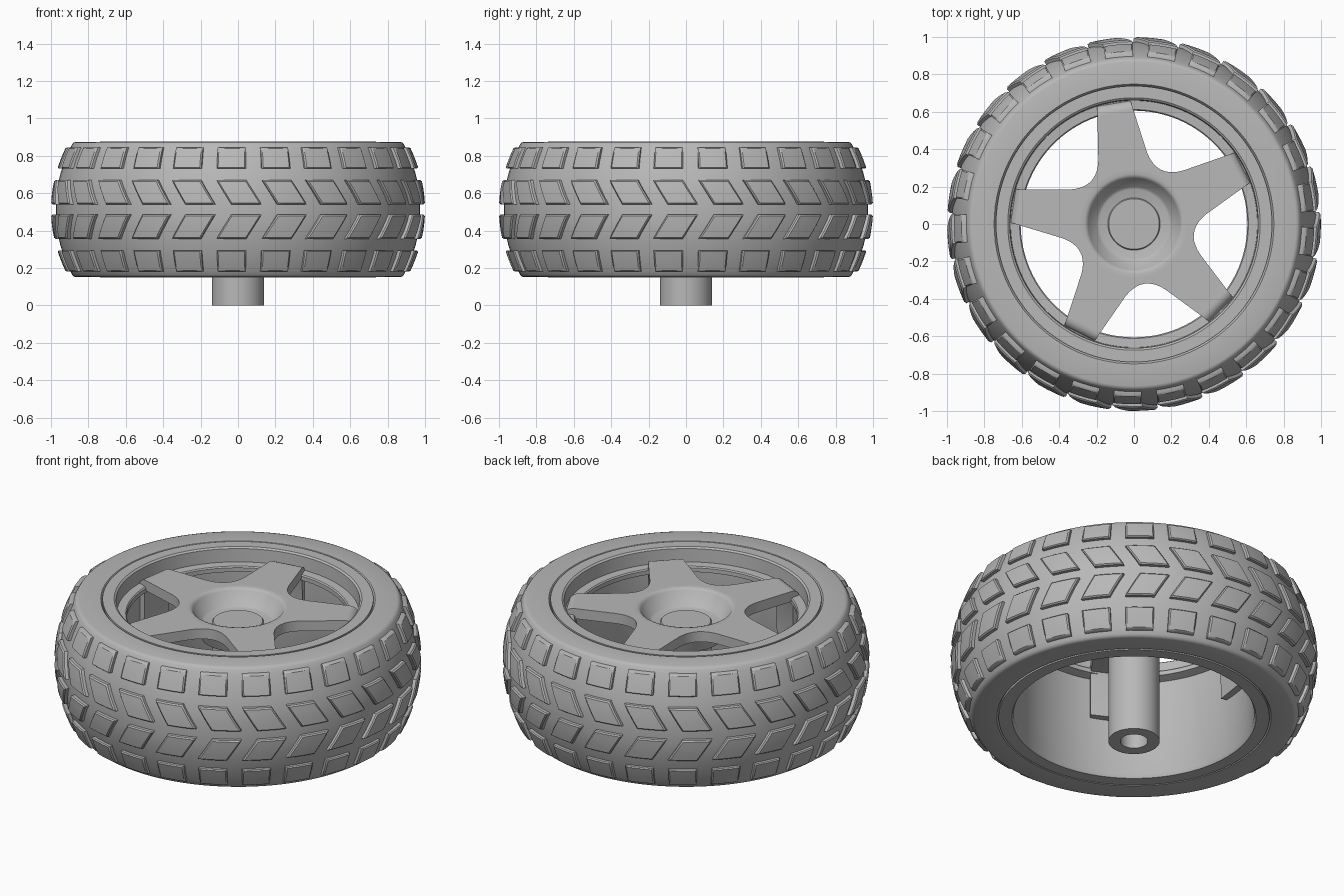
import bpy
import bmesh
from math import sin, cos, pi, radians, atan2
from mathutils import Vector

if "Cube" in bpy.data.objects:
    bpy.data.objects.remove(bpy.data.objects["Cube"])

MID = 0.513          # height of the tread centre line
HALF = 0.362         # half the tyre width
SPOKES = 5
SPOKE_START = radians(99.5)
TIP = 0.655          # radius where the spokes meet the rim

grey = bpy.data.materials.new("plain grey")
grey.use_nodes = True
grey.diffuse_color = (0.48, 0.48, 0.48, 1)
grey.node_tree.nodes["Principled BSDF"].inputs["Base Color"].default_value = (0.48, 0.48, 0.48, 1)


def finish(name, bm, angle=35):
    bmesh.ops.remove_doubles(bm, verts=bm.verts, dist=1e-5)
    bmesh.ops.recalc_face_normals(bm, faces=bm.faces)
    mesh = bpy.data.meshes.new(name)
    bm.to_mesh(mesh)
    bm.free()
    mesh.materials.append(grey)
    obj = bpy.data.objects.new(name, mesh)
    bpy.context.collection.objects.link(obj)
    bpy.ops.object.select_all(action="DESELECT")
    obj.select_set(True)
    bpy.context.view_layer.objects.active = obj
    bpy.ops.object.shade_smooth_by_angle(angle=radians(angle))
    return obj


def polar(r, a, z):
    return Vector((r * cos(a), r * sin(a), z))


def lathe(name, profile, steps=96):
    """Turn a closed (radius, height) profile around the z axis."""
    bm = bmesh.new()
    rings = [[bm.verts.new(polar(r, 2 * pi * i / steps, z)) for r, z in profile]
             for i in range(steps)]
    n = len(profile)
    for i in range(steps):
        a, b = rings[i], rings[(i + 1) % steps]
        for j in range(n):
            k = (j + 1) % n
            if profile[j][0] > 0 or profile[k][0] > 0:
                bm.faces.new((a[j], b[j], b[k], a[k]))
    return finish(name, bm)


def tread_radius(d):
    return 0.976 - 0.72 * d * d


# Tyre: crowned tread with flat sidewalls, mirrored about the centre line
side = [(0.737, HALF - 0.015), (0.748, HALF), (0.866, HALF), (0.879, HALF - 0.004), (0.887, HALF - 0.014)]
crown = [(tread_radius(d), d) for d in (0.325, 0.26, 0.19, 0.12, 0.06)]
upper = side + crown
lower = [(r, -d) for r, d in reversed(upper)]
lathe("tyre", [(r, MID + d) for r, d in upper + lower])

# Tread blocks: four rows, square on the shoulders and slanted in the middle
bm = bmesh.new()
COUNT = 25
grid = (-1, -1, -0.9, -0.3, 0.3, 0.9, 1, 1)
heights = (-0.012, 0.017, 0.024, 0.024)
last = len(grid) - 1
for sign in (-1, 1):
    for near, far, slant in ((0.028, 0.157, 0.082), (0.22, 0.332, 0)):
        for block in range(COUNT):
            start = radians(267.9) + 2 * pi * block / COUNT
            verts = []
            for i, s in enumerate(grid):
                row = []
                for j, t in enumerate(grid):
                    f = (t + 1) / 2
                    d = near + (far - near) * f
                    ring = min(i, j, last - i, last - j)
                    a = start + s * 0.082 + slant * (1 - f)
                    row.append(bm.verts.new(polar(tread_radius(d) + heights[ring], a, MID + sign * d)))
                verts.append(row)
            for i in range(last):
                for j in range(last):
                    bm.faces.new((verts[i][j], verts[i + 1][j], verts[i + 1][j + 1], verts[i][j + 1]))
finish("tread_blocks", bm)

# Rim: barrel with rounded lips and an inner ledge under the spoke tips
lathe("rim", [(0.738, 0.15), (0.738, 0.876), (0.675, 0.876), (0.664, 0.868), (0.66, 0.79),
              (0.612, 0.787), (0.606, 0.78), (0.606, 0.755), (0.655, 0.742),
              (0.655, 0.17), (0.665, 0.15)])

# Hub: dished centre cup
lathe("hub", [(0, 0.735), (0.185, 0.735), (0.2, 0.742), (0.245, 0.812), (0.253, 0.822), (0.266, 0.826),
              (0.29, 0.826), (0.29, 0.765), (0.235, 0.75), (0.2, 0.65), (0, 0.65)])

# Axle: stub with a blind bore in its lower end
lathe("axle", [(0, 0.745), (0.135, 0.745), (0.14, 0.738), (0.14, 0), (0.075, 0), (0.075, 0.35), (0, 0.35)], 48)


def spoke_half_width(u):
    return 0.09 + (TIP - u) * 0.145


# Spoke star: tapered arms joined by rounded valleys, open in the centre
END, ROOT = 0.6, 0.4
outline = []
for k in range(SPOKES):
    arm = SPOKE_START + 2 * pi * k / SPOKES
    valley = arm + pi / SPOKES

    def edge_point(angle, u, v):
        return Vector((u * cos(angle) - v * sin(angle), u * sin(angle) + v * cos(angle)))

    w_end, w_root = spoke_half_width(END), spoke_half_width(ROOT)
    outline += [edge_point(arm, END, -w_end), edge_point(arm, END, w_end)]
    p0 = edge_point(arm, ROOT, w_root)
    p2 = edge_point(arm + 2 * pi / SPOKES, ROOT, -w_root)
    p1 = Vector((cos(valley), sin(valley))) * 0.25
    for i in range(13):
        t = i / 12
        outline.append(p0 * (1 - t) ** 2 + p1 * 2 * t * (1 - t) + p2 * t * t)

TOP, UNDER = 0.826, 0.765
bm = bmesh.new()
loops = []
for p in outline:
    a = atan2(p.y, p.x)
    loops.append([bm.verts.new(v) for v in (
        polar(0.27, a, TOP), (p.x, p.y, TOP), (p.x, p.y, UNDER), polar(0.27, a, UNDER))])
for i, a in enumerate(loops):
    b = loops[(i + 1) % len(loops)]
    for j in range(4):
        k = (j + 1) % 4
        bm.faces.new((a[j], b[j], b[k], a[k]))
finish("spoke_star", bm)

# Spoke tips: each arm rolls over and runs down the barrel wall
bend = [(0.605 + 0.05 * sin(t), 0.776 + 0.05 * cos(t)) for t in (i * pi / 12 for i in range(7))]
tip_profile = [(0.59, UNDER), (0.59, TOP)] + bend + [(TIP, 0.5), (0.615, 0.5), (0.61, 0.74), (0.6, UNDER)]
for k in range(SPOKES):
    arm = SPOKE_START + 2 * pi * k / SPOKES
    bm = bmesh.new()
    sides = []
    for sign in (-1, 1):
        ring = []
        for u, z in tip_profile:
            v = sign * spoke_half_width(u)
            ring.append(bm.verts.new((u * cos(arm) - v * sin(arm), u * sin(arm) + v * cos(arm), z)))
        bm.faces.new(ring)
        sides.append(ring)
    n = len(tip_profile)
    for i in range(n):
        j = (i + 1) % n
        bm.faces.new((sides[0][i], sides[0][j], sides[1][j], sides[1][i]))
    finish("spoke_tip_%d" % (k + 1), bm)
